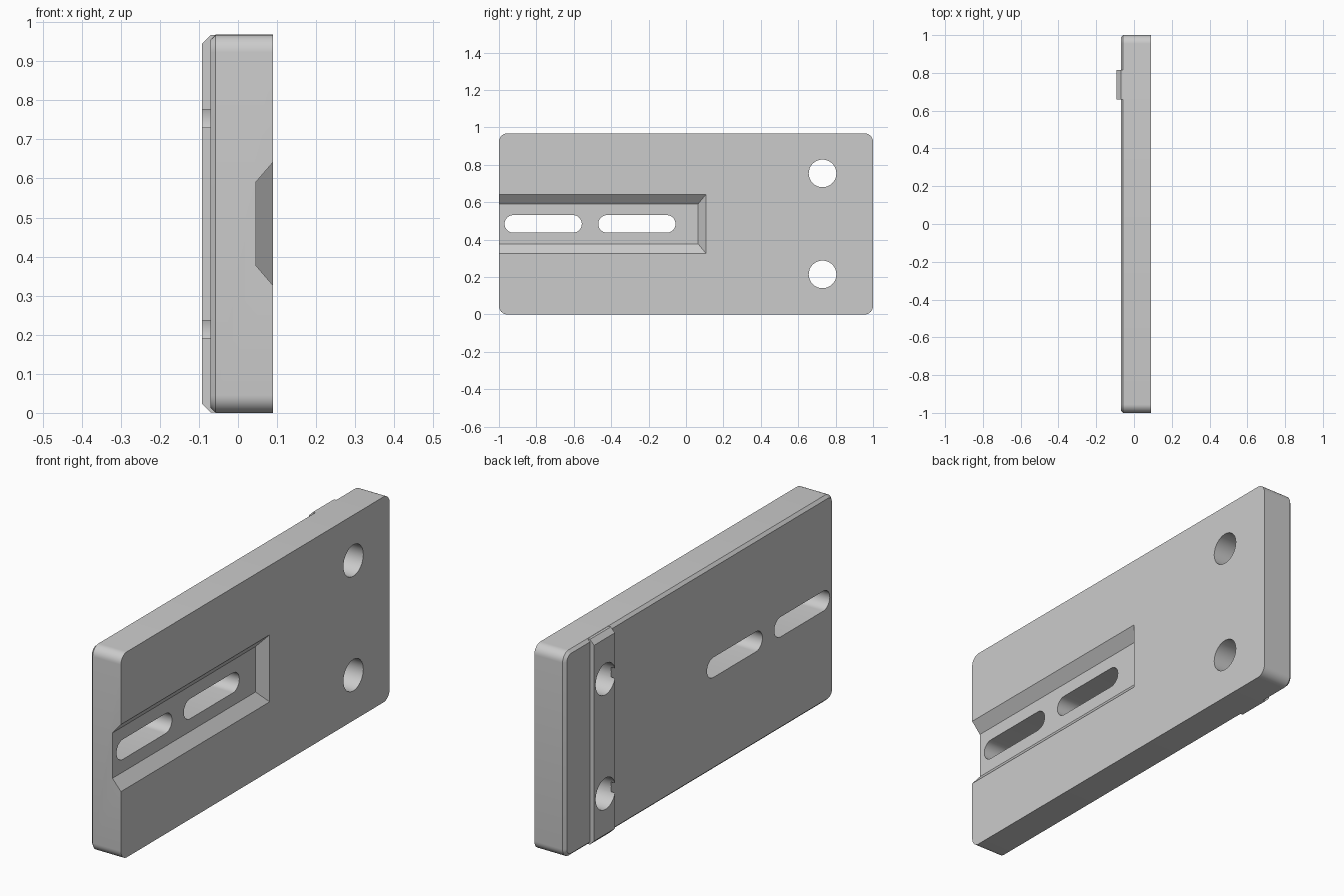
import bpy, bmesh, math

if "Cube" in bpy.data.objects:
    bpy.data.objects.remove(bpy.data.objects["Cube"])

H = 0.968                 # plate height
MID = H / 2
FRONT, BACK = 0.09, -0.07  # plate faces along x

grey = bpy.data.materials.new("light_grey")
grey.diffuse_color = (0.6, 0.6, 0.6, 1)
grey.use_nodes = True
grey.node_tree.nodes["Principled BSDF"].inputs["Base Color"].default_value = grey.diffuse_color


def loft(name, sections):
    """Closed solid through (x, [(y, z), ...]) sections."""
    bm = bmesh.new()
    rings = [[bm.verts.new((x, y, z)) for y, z in pts] for x, pts in sections]
    n = len(rings[0])
    for a, b in zip(rings, rings[1:]):
        for i in range(n):
            j = (i + 1) % n
            bm.faces.new((a[i], a[j], b[j], b[i]))
    bm.faces.new(rings[0])
    bm.faces.new(rings[-1])
    bmesh.ops.recalc_face_normals(bm, faces=bm.faces)
    me = bpy.data.meshes.new(name)
    bm.to_mesh(me)
    bm.free()
    me.materials.append(grey)
    ob = bpy.data.objects.new(name, me)
    bpy.context.collection.objects.link(ob)
    return ob


def rounded(y0, y1, z0, z1, r, steps=8):
    """Rounded rectangle outline in the y-z plane."""
    pts = []
    corners = ((y1 - r, z1 - r), (y0 + r, z1 - r), (y0 + r, z0 + r), (y1 - r, z0 + r))
    for k, (cy, cz) in enumerate(corners):
        for s in range(steps + 1):
            a = math.pi / 2 * (k + s / steps)
            p = (cy + r * math.cos(a), cz + r * math.sin(a))
            if not pts or math.dist(p, pts[-1]) > 1e-5:
                pts.append(p)
    if math.dist(pts[0], pts[-1]) < 1e-5:
        pts.pop()
    return pts


def rect(y0, y1, z0, z1):
    return [(y0, z0), (y1, z0), (y1, z1), (y0, z1)]


def combine(target, tool, operation):
    mod = target.modifiers.new(operation, 'BOOLEAN')
    mod.operation, mod.solver, mod.object = operation, 'EXACT', tool
    bpy.context.view_layer.objects.active = target
    bpy.ops.object.modifier_apply(modifier=mod.name)
    bpy.data.objects.remove(tool)


# Plate with rounded corners and a chamfered rear edge
c = 0.013
plate = loft("mounting_plate", [
    (BACK, rounded(-1 + c, 1 - c, c, H - c, 0.045 - c)),
    (BACK + c, rounded(-1, 1, 0, H, 0.045)),
    (FRONT, rounded(-1, 1, 0, H, 0.045))])

# Locating rib across the rear, with chamfered ends
rib = loft("locating_rib", [
    (-0.092, rect(0.66, 0.815, 0.023, H - 0.023)),
    (BACK, rect(0.66, 0.815, 0.001, H - 0.001)),
    (-0.045, rect(0.66, 0.815, 0.001, H - 0.001))])
combine(plate, rib, 'UNION')

# Sloped channel in the front, open at one end
combine(plate, loft("channel_cutter", [
    (0.046, rect(-1.2, 0.065, MID - 0.107, MID + 0.107)),
    (0.134, rect(-1.2, 0.149, MID - 0.209, MID + 0.209))]), 'DIFFERENCE')

# Two slots and two bolt holes through the full depth
outlines = [rounded(y, y + 0.413, MID - 0.047, MID + 0.047, 0.047)
            for y in (-0.97, -0.469)]
outlines += [rounded(0.656, 0.804, z - 0.074, z + 0.074, 0.074)
             for z in (MID - 0.27, MID + 0.27)]
for o in outlines:
    combine(plate, loft("hole_cutter", [(-0.3, o), (0.3, o)]), 'DIFFERENCE')

# Smooth round walls, crisp edges
bpy.ops.object.select_all(action='DESELECT')
plate.select_set(True)
bpy.context.view_layer.objects.active = plate
bpy.ops.object.shade_smooth_by_angle(angle=math.radians(30))
